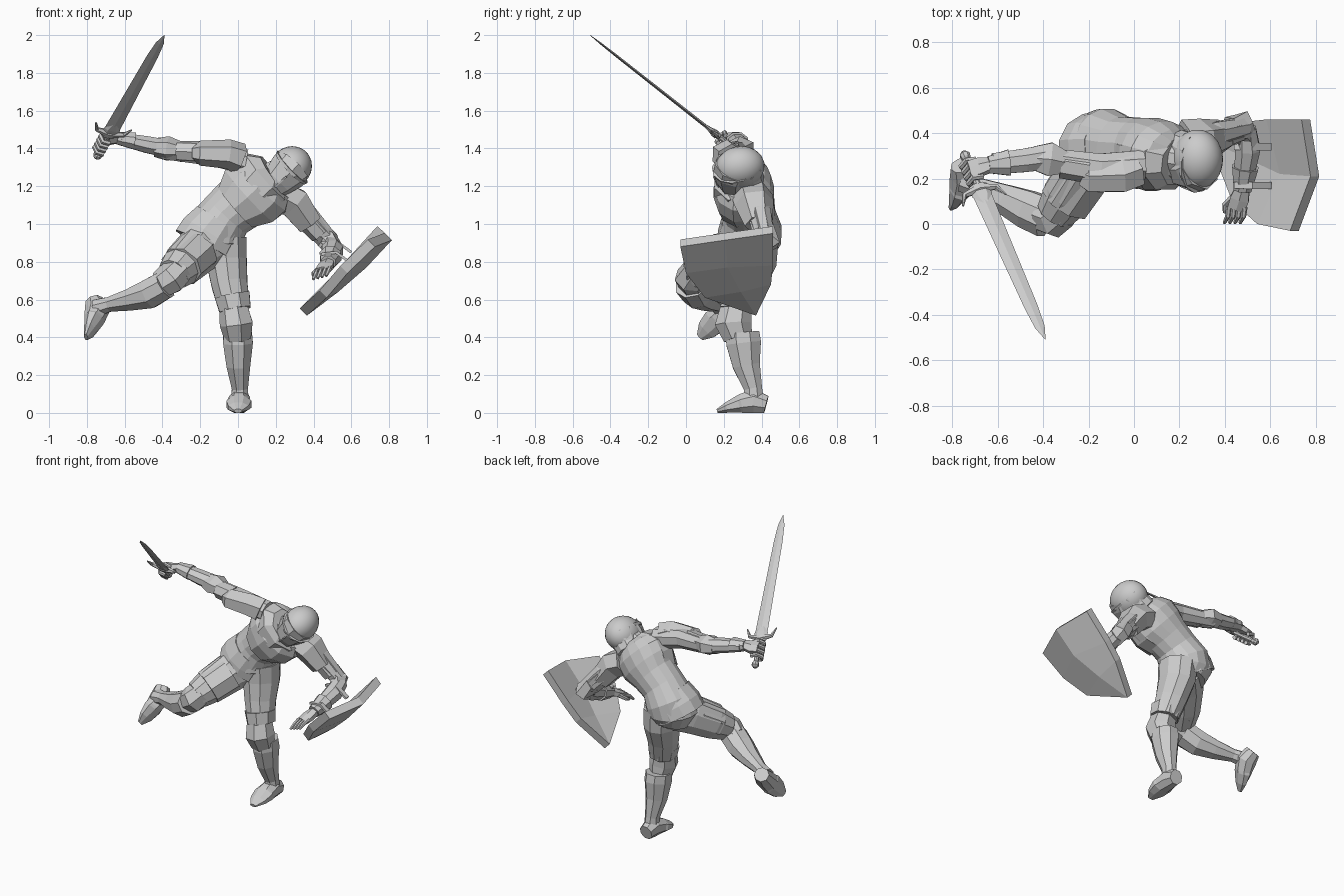
import bpy, bmesh, math
from mathutils import Vector as V, Matrix


def finish(name, bm, smooth=False):
    bmesh.ops.recalc_face_normals(bm, faces=bm.faces)
    me = bpy.data.meshes.new(name)
    bm.to_mesh(me)
    bm.free()
    for p in me.polygons:
        p.use_smooth = smooth
    ob = bpy.data.objects.new(name, me)
    bpy.context.collection.objects.link(ob)
    return ob


def tube(name, st, n=8, ref=(0, 1, 0), phase=0.5):
    """Loft rings (x, y, z, half_width, half_depth); depth runs along ref."""
    bm = bmesh.new()
    pts = [V(s[:3]) for s in st]
    rings = []
    for i, s in enumerate(st):
        t = (pts[min(i + 1, len(pts) - 1)] - pts[max(i - 1, 0)]).normalized()
        v = V(ref)
        v = (v - t * t.dot(v)).normalized()
        u = t.cross(v)
        ring = []
        for k in range(n):
            a = 2 * math.pi * (k + phase) / n
            ring.append(bm.verts.new(pts[i] + u * s[3] * math.cos(a) + v * s[-1] * math.sin(a)))
        rings.append(ring)
    for r, q in zip(rings, rings[1:]):
        for k in range(n):
            bm.faces.new((r[k], r[(k + 1) % n], q[(k + 1) % n], q[k]))
    bm.faces.new(rings[0])
    bm.faces.new(rings[-1])
    return finish(name, bm)


def foot(name, heel, toe, up):
    """Pointed armoured shoe along the heel-to-toe line, sole on that line."""
    h, t, up = V(heel), V(toe), V(up).normalized()
    L = []
    for f, w, z in ((0, .045, .045), (.25, .056, .062), (.5, .062, .05),
                    (.55, .068, .046), (.8, .056, .028), (1, .022, .01)):
        L.append((*(h.lerp(t, f) + up * z), w * 1.05, z * 1.1))
    tube(name, L, 8, up)


def ball(name, c, r, rot=None, seg=24):
    bm = bmesh.new()
    m = Matrix.Translation(V(c)) @ (rot or Matrix()) @ Matrix.Diagonal((*r, 1))
    bmesh.ops.create_uvsphere(bm, u_segments=seg, v_segments=seg // 2, radius=1, matrix=m)
    return finish(name, bm, True)


# Torso
tube("torso", [(-.13, .34, .84, .13, .13), (-.14, .34, .9, .165, .165), (-.12, .345, .97, .16, .165),
               (-.06, .335, 1.05, .145, .14), (.01, .33, 1.11, .155, .14), (.07, .32, 1.16, .19, .15),
               (.12, .31, 1.21, .2, .145), (.16, .295, 1.245, .16, .125), (.19, .29, 1.27, .09, .09)], 16)
tube("hip_skirt", [(-.18, .325, .885, .175, .165), (-.15, .33, .94, .17, .165),
                   (-.1, .335, 1.01, .148, .15)], 12)
tube("breastplate", [(-.01, .31, 1.09, .145, .14), (.06, .3, 1.15, .195, .155),
                     (.11, .295, 1.2, .2, .15), (.14, .29, 1.24, .17, .12)], 10)
tube("collar", [(.1, .28, 1.2, .16, .14), (.15, .27, 1.25, .17, .13), (.18, .265, 1.27, .11, .1)], 8)
tube("neck", [(.13, .3, 1.23, .08), (.25, .28, 1.29, .075)], 10)

# Helmet: frame of up, forward, side
C = V((.28, .285, 1.3))
U = V((.72, -.15, .68)).normalized()
F = V((-.12, -1, -.3))
F = (F - U * F.dot(U)).normalized()
S = U.cross(F)
R = Matrix((S, F, U)).transposed().to_4x4()
ball("helmet_skull", C, (.108, .132, .115), R)


def head(f, u, a, b):
    return (*(C + F * f + U * u), a, b)


tube("visor", [head(.065, -.185, .03, .03), head(.055, -.15, .07, .068), head(.05, -.09, .09, .09),
               head(.04, -.03, .108, .108), head(.02, .01, .112, .118)], 8, F, 0)
tube("helmet_nape", [head(-.05, -.13, .08, .07), head(-.03, -.08, .085, .085), head(-.02, 0, .107, .11)], 10, F)
for i in range(-3, 4):
    k = abs(i)
    p = C + S * i * .021
    tube("visor_bar", [(*(p + F * (.145 - k * .02) - U * .03), .006),
                       (*(p * 1 + F * (.137 - k * .022) - U * .09), .006),
                       (*(p + F * (.118 - k * .021) - U * .15), .006)], 4, F)
tube("visor_brim", [head(.025, -.005, .112, .122), head(.025, .012, .118, .124)], 12, F)

# Standing leg
tube("left_thigh", [(-.07, .35, .92, .12, .14), (-.06, .345, .8, .112, .135), (-.045, .31, .68, .1, .11),
                    (-.02, .28, .56, .088, .095)], 10)
tube("left_cuisse_rim", [(-.03, .285, .62, .1, .105), (-.015, .275, .545, .09, .1)], 8)
tube("left_knee", [(-.02, .265, .55, .08, .085), (-.005, .25, .47, .092, .1), (0, .275, .4, .075, .08)], 7)
tube("left_greave", [(-.002, .3, .425, .082, .095), (0, .305, .37, .085, .1), (.002, .32, .25, .068, .078),
                     (.01, .355, .13, .046, .052), (.01, .36, .07, .05, .055)], 8)
foot("left_foot", (.01, .425, 0), (.0, .165, 0), (0, 0, 1))

# Raised leg
tube("right_thigh", [(-.12, .34, .91, .13, .14), (-.21, .25, .86, .12, .13), (-.29, .13, .785, .115, .115),
                     (-.345, .045, .73, .09, .09)], 10, (0, 0, 1))
tube("right_cuisse", [(-.22, .22, .85, .128, .12), (-.3, .1, .775, .122, .112)], 8, (0, 0, 1))
tube("right_knee", [(-.31, .06, .755, .08), (-.355, .025, .71, .088), (-.41, .04, .675, .075)], 7)
tube("right_greave", [(-.385, .03, .68, .08, .095), (-.47, .065, .63, .083, .09), (-.57, .11, .6, .062, .07),
                      (-.68, .16, .575, .042, .045), (-.75, .19, .555, .05, .055)], 8)
foot("right_foot", (-.805, .26, .585), (-.815, .075, .4), (1, -.05, .1))

# Sword arm
Z = (0, 0, 1)
tube("right_upper_arm", [(.04, .26, 1.33, .07), (-.15, .25, 1.37, .065), (-.4, .29, 1.39, .05)], 8, Z)
tube("right_pauldron", [(.01, .235, 1.345, .08, .085), (-.05, .215, 1.37, .085, .078),
                        (-.2, .21, 1.375, .078, .066), (-.22, .22, 1.375, .06, .05)], 6, Z)
tube("right_rerebrace", [(-.2, .245, 1.38, .065, .06), (-.32, .265, 1.385, .064, .056)], 7, Z)
tube("right_elbow_guard", [(-.3, .27, 1.39, .055, .045), (-.37, .285, 1.4, .085, .065),
                           (-.44, .29, 1.405, .06, .05)], 6, Z)
tube("right_vambrace", [(-.38, .295, 1.4, .06, .05), (-.48, .28, 1.42, .056, .048),
                        (-.62, .265, 1.45, .05, .036)], 8, Z)
tube("right_gauntlet_cuff", [(-.55, .27, 1.44, .062, .048), (-.64, .26, 1.455, .04, .035)], 8, Z)
tube("right_palm", [(-.63, .26, 1.455, .035, .03), (-.68, .25, 1.45, .048, .028), (-.725, .24, 1.455, .045, .022)],
     6, (.2, .4, .6))

# Sword
P, T = V((-.745, .305, 1.36)), V((-.39, -.508, 2.0))
A = (T - P).normalized()
W = V((1, 0, 0))
W = (W - A * A.x).normalized()
N = A.cross(W)


def sw(t, w=0, r=.01, r2=None):
    return (*(P + A * t + W * w), r, r2 or r)


tube("sword_blade", [sw(.22, 0, .009, .042), sw(.9, 0, .007, .03), sw(1.02, 0, .005, .022),
                     sw(1.095, 0, .001, .001)], 4, W, 0)
tube("sword_grip", [sw(0, 0, .015), sw(.21, 0, .016)], 8, W)
tube("sword_pommel", [sw(-.015, 0, .012), sw(0, 0, .024), sw(.02, 0, .022), sw(.03, 0, .014)], 8, W)
tube("sword_guard", [sw(.27, -.1, .004), sw(.215, -.075, .013), sw(.2, 0, .024),
                     sw(.215, .075, .013), sw(.27, .1, .004)], 6, A)
tube("guard_block", [sw(.18, 0, .018, .04), sw(.24, 0, .014, .045), sw(.3, 0, .006, .012)], 6, W)
for i in range(4):
    t = .06 + i * .033
    tube("sword_finger", [(*(P + A * t + W * w + N * n), .014) for w, n in
                          ((.03, .025), (-.015, .035), (-.036, .005), (-.022, -.028), (.015, -.03))], 6, A)

# Shield arm
tube("left_upper_arm", [(.22, .34, 1.16, .08), (.36, .39, 1.05, .065), (.48, .42, .92, .05)], 8)
tube("left_pauldron", [(.22, .35, 1.15, .09, .11), (.3, .36, 1.11, .095, .105),
                       (.38, .385, 1.0, .075, .075)], 6)
tube("left_rerebrace", [(.36, .39, 1.04, .07, .065), (.44, .41, .95, .062, .06)], 7)
tube("left_elbow_guard", [(.42, .42, .97, .055), (.475, .43, .915, .075, .06), (.49, .38, .88, .055)], 6, (1, 0, 0))
tube("left_vambrace", [(.49, .42, .9, .05), (.5, .33, .86, .06), (.48, .17, .8, .042)], 8, Z)
tube("left_gauntlet_cuff", [(.49, .25, .83, .062), (.478, .15, .795, .042)], 8, Z)
tube("left_palm", [(.478, .16, .795, .035, .03), (.465, .11, .775, .048, .026), (.45, .065, .755, .045, .02)], 6, Z)
for i in range(4):
    q = V((.418 + i * .023, .075, .752 + i * .006))
    tube("left_finger", [(*(q + V(d)), r) for d, r in
                         (((0, 0, 0), .013), ((-.005, -.04, -.012), .012), ((-.02, -.07, -.045), .008))], 6, (1, 0, 0))
tube("left_thumb", [(.435, .12, .77, .015), (.4, .085, .74, .013), (.4, .05, .725, .009)], 6, (1, 0, 0))

# Shield: bulged outer skin with sunk panel, thickened inward
bm = bmesh.new()
rows = [((.725, -.03, .88), (.815, .21, .915), (.775, .46, .95)),
        ((.58, .0, .74), (.68, .22, .77), (.62, .46, .78)),
        ((.47, .1, .61), (.53, .29, .64), (.53, .45, .68))]
vr = [[bm.verts.new(p) for p in r] for r in rows]
tip = bm.verts.new((.365, .37, .515))
for a, b in zip(vr, vr[1:]):
    for k in (0, 1):
        bm.faces.new((a[k], b[k], b[k + 1], a[k + 1]))
for k in (0, 1):
    bm.faces.new((vr[2][k], tip, vr[2][k + 1]))
bmesh.ops.inset_region(bm, faces=bm.faces[:], thickness=.028, depth=-.012, use_boundary=True)
bm.normal_update()
flip = sum((f.normal.x - f.normal.z) for f in bm.faces) < 0
if flip:
    bmesh.ops.reverse_faces(bm, faces=bm.faces[:])
back = {v: bm.verts.new(v.co + V((-.038, 0, .038))) for v in bm.verts[:]}
edges = [e for e in bm.edges if e.is_boundary]
for f in bm.faces[:]:
    bm.faces.new([back[v] for v in reversed(f.verts)])
for e in edges:
    a, b = e.verts
    bm.faces.new((a, b, back[b], back[a]))
finish("shield", bm)
for y, z in ((.34, .86), (.17, .8)):
    tube("shield_strap", [(.44, y, z + .04, .02, .01), (.52, y, z + .05, .022, .01), (.6, y, z - .01, .022, .01)],
         4, (.3, 0, 1))
